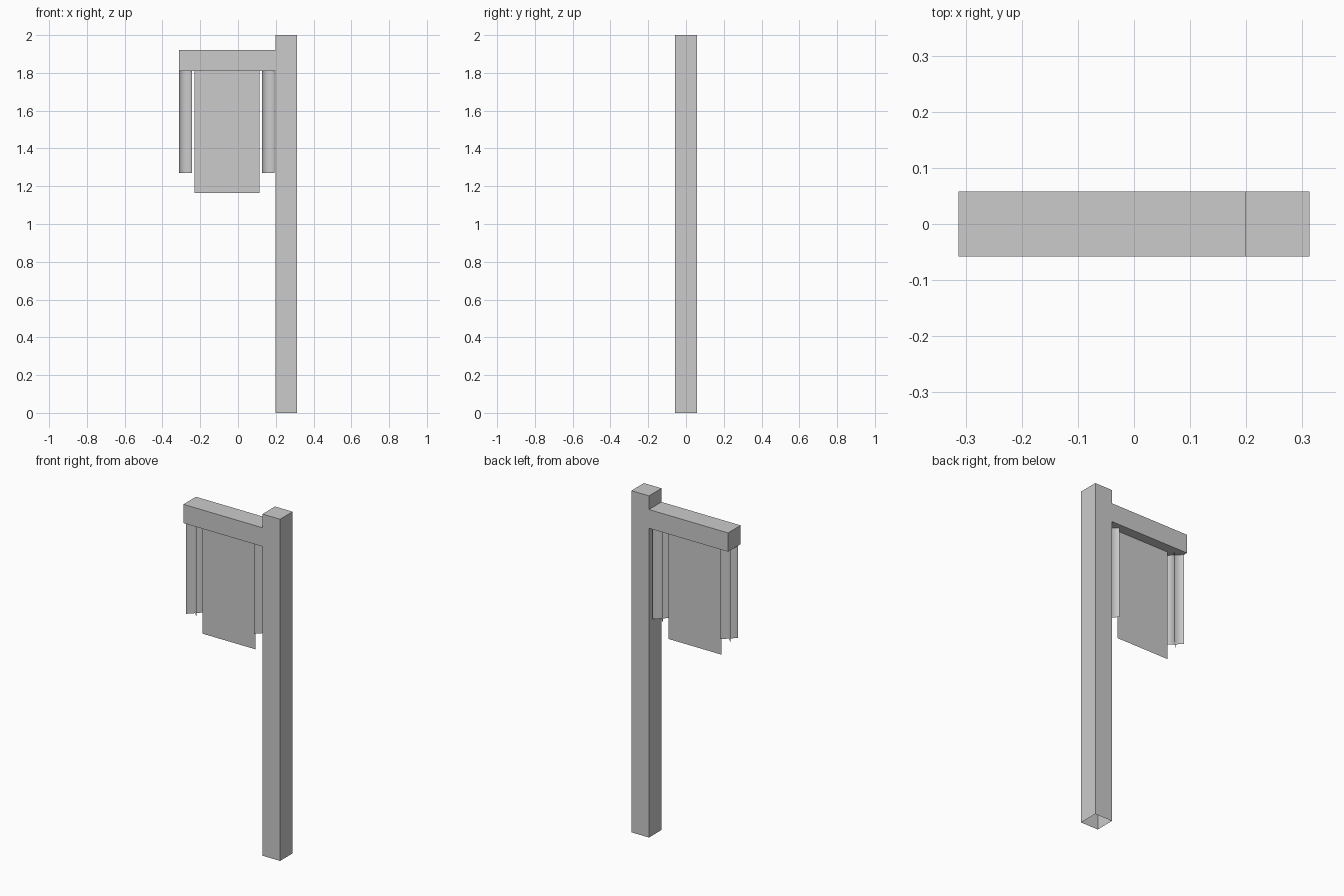
import bpy
import bmesh

# Remove the default cube
old = bpy.data.objects.get("Cube")
if old:
    bpy.data.objects.remove(old, do_unlink=True)

# One plain grey for every part
grey = bpy.data.materials.new("plain_grey")
grey.use_nodes = True
colour = (0.6, 0.6, 0.6, 1)
grey.diffuse_color = colour
grey.node_tree.nodes["Principled BSDF"].inputs["Base Color"].default_value = colour


def add_object(name, bm):
    mesh = bpy.data.meshes.new(name)
    bm.to_mesh(mesh)
    bm.free()
    mesh.materials.append(grey)
    obj = bpy.data.objects.new(name, mesh)
    bpy.context.collection.objects.link(obj)
    return obj


def add_beam(name, x0, x1, z0, z1, open_bottom=False):
    bm = bmesh.new()
    bmesh.ops.create_cube(bm, size=1)
    for v in bm.verts:
        v.co.x = x1 if v.co.x > 0 else x0
        v.co.y *= DEPTH
        v.co.z = z1 if v.co.z > 0 else z0
    bm.normal_update()
    if open_bottom:
        bottom = [f for f in bm.faces if f.normal.z < -0.9]
        bmesh.ops.delete(bm, geom=bottom, context='FACES')
    return add_object(name, bm)


def add_sheets(name, strips, z0, z1):
    """Upright sheets, each one following a path of (x, y) points."""
    bm = bmesh.new()
    for path in strips:
        low = [bm.verts.new((x, y, z0)) for x, y in path]
        high = [bm.verts.new((x, y, z1)) for x, y in path]
        for i in range(len(path) - 1):
            bm.faces.new((low[i], low[i + 1], high[i + 1], high[i]))
    bmesh.ops.remove_doubles(bm, verts=bm.verts[:], dist=0.0001)
    return add_object(name, bm)


DEPTH = 0.116
ARM_BOTTOM = 1.81
ARM_MIDDLE = -0.059

# Post with open foot, and the arm it carries
add_beam("post", 0.199, 0.313, 0, 2, open_bottom=True)
add_beam("arm", -0.313, 0.199, ARM_BOTTOM, 1.92)

# Flat hanging banner
add_sheets("banner", [[(-0.23, 0), (0.114, 0)]], 1.163, ARM_BOTTOM)

# Crossed hanging strips on both sides of the banner
h = 0.034
for name, side in (("right_tassel", -1), ("left_tassel", 1)):
    x = ARM_MIDDLE + side * 0.219
    tassel = add_sheets(name, [[(x - h, -h), (x, 0), (x + h, h)],
                               [(x - h, h), (x, 0), (x + h, -h)]],
                        1.27, ARM_BOTTOM)
    for face in tassel.data.polygons:
        face.use_smooth = True
